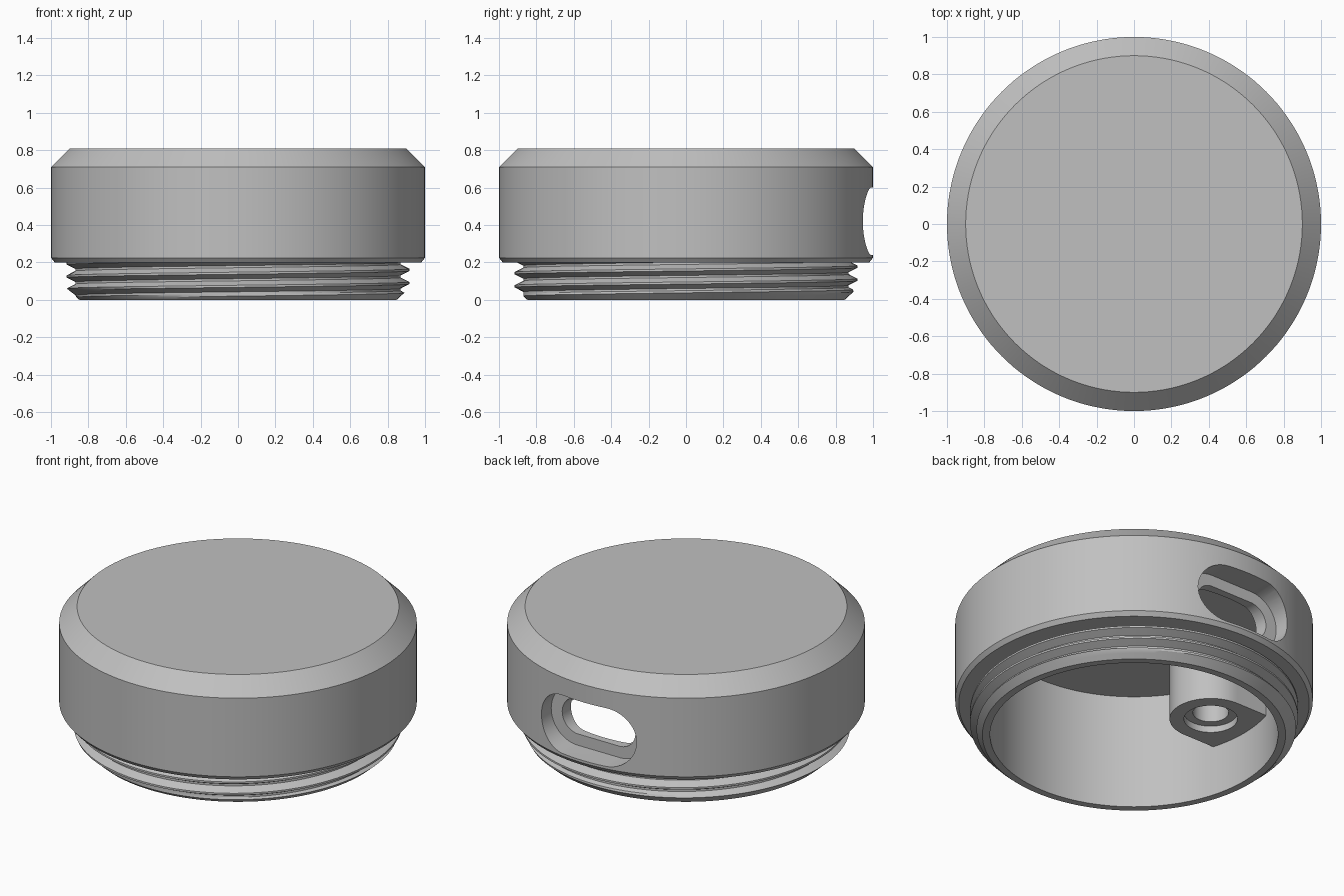
import bpy, bmesh
from math import pi, tau, sin, cos, floor

cube = bpy.data.objects.get("Cube")
if cube:
    bpy.data.objects.remove(cube, do_unlink=True)

SEGMENTS = 144
BORE = 0.805       # inner radius of the cap
NECK_TOP = 0.2     # height where the threaded neck meets the body
PITCH = 0.07       # rise of the thread per turn
CREST_START = 0.09 # height of one crest at angle zero

grey = bpy.data.materials.new("plain grey")
grey.use_nodes = True
colour = (0.53, 0.53, 0.53, 1)
grey.diffuse_color = colour
grey.node_tree.nodes["Principled BSDF"].inputs["Base Color"].default_value = colour


def finish_mesh(name, bm):
    bmesh.ops.remove_doubles(bm, verts=bm.verts, dist=1e-5)
    bmesh.ops.recalc_face_normals(bm, faces=bm.faces)
    mesh = bpy.data.meshes.new(name)
    bm.to_mesh(mesh)
    bm.free()
    mesh.materials.append(grey)
    obj = bpy.data.objects.new(name, mesh)
    bpy.context.collection.objects.link(obj)
    return obj


def revolve(name, profile, closed):
    """Sweep profile(angle) -> [(radius, z)] round the z axis."""
    bm = bmesh.new()
    columns = []
    for i in range(SEGMENTS + 1):
        a = tau * i / SEGMENTS
        columns.append([bm.verts.new((r * cos(a), r * sin(a), z)) for r, z in profile(a)])
    count = len(columns[0])
    for left, right in zip(columns, columns[1:]):
        for j in range(count if closed else count - 1):
            k = (j + 1) % count
            bm.faces.new((left[j], right[j], right[k], left[k]))
    return finish_mesh(name, bm)


def prism(name, outline, offset):
    """Extrude a flat outline of 3D points by an offset."""
    bm = bmesh.new()
    face = bm.faces.new([bm.verts.new(p) for p in outline])
    new = bmesh.ops.extrude_face_region(bm, geom=[face])["geom"]
    bmesh.ops.translate(bm, vec=offset, verts=[v for v in new if isinstance(v, bmesh.types.BMVert)])
    return finish_mesh(name, bm)


def arc(radius, start, end, steps):
    angles = [start + (end - start) * i / steps for i in range(steps + 1)]
    return [(radius * cos(a), radius * sin(a)) for a in angles]


def slot(name, half_width, radius, y_start):
    """Stadium-shaped cutter running along y."""
    shift = half_width - radius
    right = [(x + shift, z) for x, z in arc(radius, -pi / 2, pi / 2, 24)]
    left = [(-x, -z) for x, z in right]
    return prism(name, [(x, y_start, z + 0.42) for x, z in right + left], (0, 0.6, 0))


def round_cutter(name, centre_x, radius, bottom, height):
    outline = [(x + centre_x, y, bottom) for x, y in arc(radius, 0, tau, 48)[:-1]]
    return prism(name, outline, (0, 0, height))


def cut(target, cutter):
    mod = target.modifiers.new("cut", "BOOLEAN")
    mod.operation = "DIFFERENCE"
    mod.solver = "EXACT"
    mod.object = cutter
    bpy.context.view_layer.objects.active = target
    bpy.ops.object.modifier_apply(modifier=mod.name)
    bpy.data.objects.remove(cutter, do_unlink=True)


# Cap body: bevelled top, straight side, hollow inside
body_profile = [(0, 0.81), (0.9, 0.81), (1, 0.71), (1, 0.225), (0.98, NECK_TOP),
                (BORE, NECK_TOP), (BORE, 0.71), (0, 0.71)]
cap_body = revolve("cap_body", lambda a: body_profile, False)

# Port in the back: wide recess with a smaller through slot
cut(cap_body, slot("recess_cutter", 0.325, 0.18, 0.85))
cut(cap_body, slot("port_cutter", 0.25, 0.11, 0.6))


# Threaded neck: helical ridge, tapered lead-in at the bottom
def thread_radius(z, a):
    phase = (z - CREST_START) / PITCH - a / tau
    gap = abs(phase - floor(phase + 0.5))
    ridge = min(1, max(0, (0.42 - gap) / 0.34))
    return min(0.87 + 0.047 * ridge, 0.848 + 1.1 * z)


def neck_profile(a):
    points = [(BORE, NECK_TOP), (BORE, 0)]
    for turn in range(-3, 4):
        for step in (-0.42, -0.08, 0.08, 0.25, 0.42):
            z = CREST_START + PITCH * (turn + step + a / tau)
            z = min(NECK_TOP, max(0, z))
            points.append((thread_radius(z, a), z))
    return points


threaded_neck = revolve("threaded_neck", neck_profile, True)

# Screw boss: rounded post against the inner wall, with a stepped hole
BOSS_X = -0.56
outline = [(x + BOSS_X, y) for x, y in arc(0.23, -pi / 2, pi / 2, 32)]
outline += [(-0.85, 0.23), (-0.85, -0.23)]
screw_boss = prism("screw_boss", [(x, y, 0.31) for x, y in outline], (0, 0, 0.42))
cut(screw_boss, round_cutter("counterbore_cutter", BOSS_X, 0.15, 0.2, 0.15))
cut(screw_boss, round_cutter("screw_hole_cutter", BOSS_X, 0.1, 0.2, 0.45))

# Smooth round surfaces, keep the hard edges
bpy.ops.object.select_all(action="DESELECT")
for part in (cap_body, threaded_neck, screw_boss):
    part.select_set(True)
bpy.context.view_layer.objects.active = cap_body
bpy.ops.object.shade_smooth_by_angle(angle=pi / 7)
